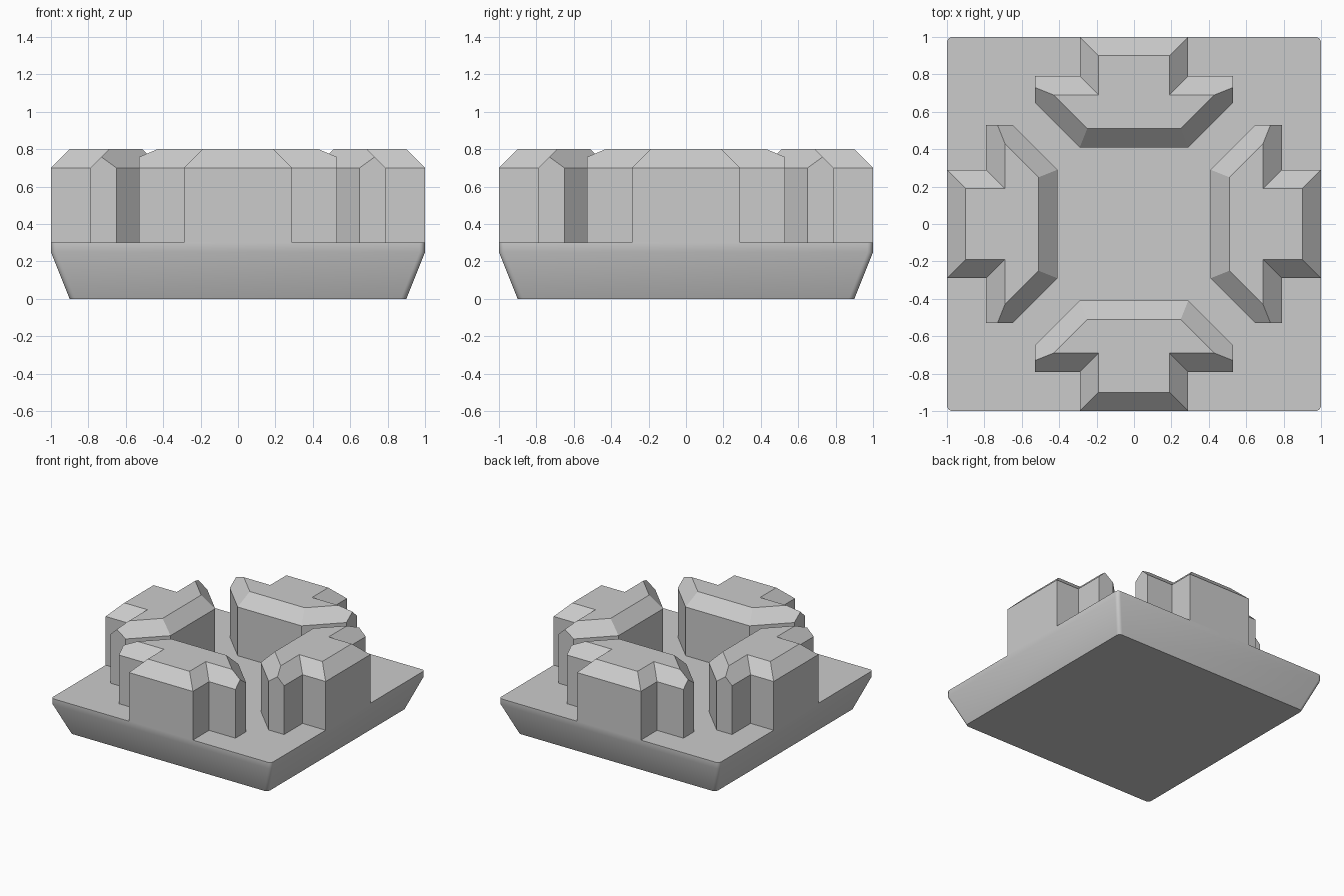
import bpy
import bmesh
import math

if "Cube" in bpy.data.objects:
    bpy.data.objects.remove(bpy.data.objects["Cube"], do_unlink=True)

# Single stone grey
grey = bpy.data.materials.new("stone grey")
grey.use_nodes = True
colour = (0.6, 0.6, 0.6, 1)
grey.diffuse_color = colour
grey.node_tree.nodes["Principled BSDF"].inputs["Base Color"].default_value = colour


def finish(bm, name):
    bmesh.ops.recalc_face_normals(bm, faces=bm.faces)
    mesh = bpy.data.meshes.new(name)
    bm.to_mesh(mesh)
    bm.free()
    mesh.materials.append(grey)
    obj = bpy.data.objects.new(name, mesh)
    bpy.context.collection.objects.link(obj)
    return obj


def ring(bm, points, z):
    return [bm.verts.new((x, y, z)) for x, y in points]


def bridge(bm, low, high):
    for i in range(len(low)):
        j = (i + 1) % len(low)
        bm.faces.new((low[i], low[j], high[j], high[i]))


def rounded_square(half, radius, steps=4):
    points = []
    for corner in range(4):
        middle = math.radians(45 + 90 * corner)
        reach = (half - radius) * math.sqrt(2)
        cx, cy = reach * math.cos(middle), reach * math.sin(middle)
        for s in range(steps + 1):
            a = math.radians(90 * (corner + s / steps))
            points.append((cx + radius * math.cos(a), cy + radius * math.sin(a)))
    return points


def mirrored(points):
    return points + [(-x, y) for x, y in reversed(points)]


# Base slab: tapered underside with a short upright rim
bm = bmesh.new()
levels = [ring(bm, rounded_square(half, 0.03), z)
          for half, z in ((0.9, 0), (1, 0.25), (1, 0.3))]
bridge(bm, levels[0], levels[1])
bridge(bm, levels[1], levels[2])
bm.faces.new(levels[0])
bm.faces.new(levels[2])
base = finish(bm, "base_slab")
bpy.ops.object.select_all(action="DESELECT")
base.select_set(True)
bpy.context.view_layer.objects.active = base
bpy.ops.object.shade_smooth_by_angle(angle=math.radians(30))

# Raised blocks: winged outline, bevelled top, upright wing tips
outline = mirrored([(0.29, 1), (0.29, 0.79), (0.53, 0.79), (0.53, 0.65), (0.29, 0.41)])
crown = mirrored([(0.19, 0.9), (0.19, 0.69), (0.43, 0.69), (0.25, 0.51)])
for turn, side in enumerate(("back", "right", "front", "left")):
    bm = bmesh.new()
    foot = ring(bm, outline, 0.29)
    rim = ring(bm, outline, 0.7)
    top = ring(bm, crown, 0.8)
    bridge(bm, foot, rim)
    bm.faces.new(foot)
    bm.faces.new(top)
    # Each wing tip ends in a small gable
    for tip, sign in ((2, 1), (6, -1)):
        peak = bm.verts.new((0.53 * sign, 0.73, 0.758))
        a, b = rim[tip], rim[tip + 1]
        bm.faces.new((a, b, peak))
        inner = top[2] if sign == 1 else top[5]
        before = top[1] if sign == 1 else top[4]
        after = top[3] if sign == 1 else top[6]
        bm.faces.new((rim[tip - 1], a, peak, inner, before))
        bm.faces.new((b, rim[tip + 2], after, inner, peak))
    # Remaining bevel strips
    for low, high in ((0, 0), (4, 3), (8, 6), (9, 7)):
        bm.faces.new((rim[low], rim[(low + 1) % 10], top[(high + 1) % 8], top[high]))
    block = finish(bm, side + "_block")
    block.rotation_euler.z = -math.pi / 2 * turn
